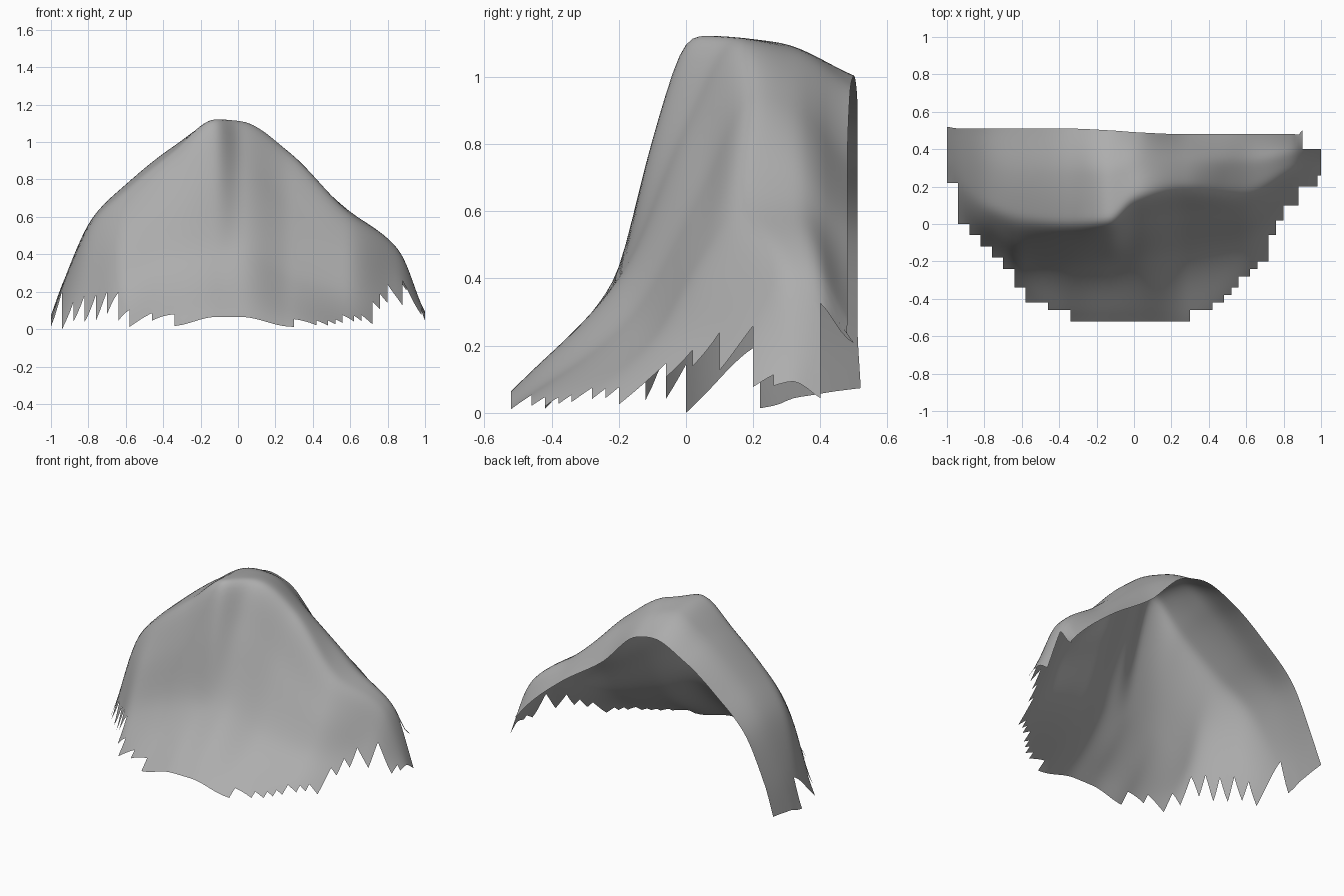
import bpy, bmesh

if "Cube" in bpy.data.objects:
    bpy.data.objects.remove(bpy.data.objects["Cube"])

# Lengthwise ribs: x, then (y, z) pairs: back edge, top, brow, slope, knee, hem
RIBS = [
    (-1.00, .52, .08, .44, .07, .38, .06, .32, .05, .27, .03, .22, .02),
    (-0.93, .51, .27, .36, .27, .22, .25, .13, .18, .06, .09, -.02, .01),
    (-0.78, .51, .57, .30, .60, .10, .58, -.01, .44, -.08, .24, -.16, .02),
    (-0.60, .51, .74, .27, .78, .04, .75, -.11, .54, -.22, .27, -.40, .02),
    (-0.35, .51, .92, .27, .98, .01, .95, -.12, .69, -.22, .37, -.52, .02),
    (-0.12, .50, 1.01, .27, 1.11, .02, 1.13, -.10, .82, -.20, .42, -.52, .07),
    (0.02, .49, .98, .33, 1.08, .15, 1.12, .00, .86, -.19, .42, -.52, .07),
    (0.28, .48, .74, .33, .91, .20, .95, .05, .67, -.17, .28, -.52, .02),
    (0.58, .48, .53, .33, .65, .18, .64, .04, .46, -.10, .22, -.35, .02),
    (0.86, .48, .27, .38, .43, .30, .43, .22, .33, .15, .23, .07, .12),
    (1.00, .44, .04, .40, .05, .36, .08, .32, .10, .27, .09, .20, .06),
]

# Stepped hem: from this x onward the cloth ends at this y
STEPS = [(-1, .22), (-.94, 0), (-.88, -.06), (-.82, -.12), (-.76, -.18),
         (-.70, -.24), (-.64, -.34), (-.58, -.42), (-.46, -.46), (-.34, -.52),
         (.30, -.46), (.42, -.42), (.48, -.38), (.52, -.34), (.56, -.28),
         (.62, -.24), (.66, -.20), (.72, -.06), (.76, .02), (.80, .10),
         (.88, .20), (.98, .26)]
G = .02


def curve(xs, vs, x):
    """Smooth curve through (xs, vs), limited so it does not overshoot."""
    n = len(xs)
    k = 0
    while k < n - 2 and x > xs[k + 1]:
        k += 1
    d = [(vs[i + 1] - vs[i]) / (xs[i + 1] - xs[i]) for i in range(n - 1)]

    def slope(i):
        if i == 0:
            return d[0]
        if i == n - 1:
            return d[-1]
        a, b = d[i - 1], d[i]
        return 2 * a * b / (a + b) if a * b > 0 else 0
    h = xs[k + 1] - xs[k]
    t = (x - xs[k]) / h
    return ((2*t**3 - 3*t*t + 1) * vs[k] + (t**3 - 2*t*t + t) * h * slope(k)
            + (3*t*t - 2*t**3) * vs[k + 1] + (t**3 - t*t) * h * slope(k + 1))


RIB_X = [r[0] for r in RIBS]


def profile(x):
    """Rib at any x, as (y, z) lists running from hem to back."""
    p = [curve(RIB_X, [r[j] for r in RIBS], x) for j in range(1, 13)]
    return p[0::2][::-1], p[1::2][::-1]


def height(ys, zs, y):
    if y < ys[0]:
        return max(-.15, zs[0] + (y - ys[0]) * .8)
    return curve(ys, zs, min(y, ys[-1]))


def hem(x):
    return [s[1] for s in STEPS if s[0] <= x][-1]


# Draped sheet: full grid first, smoothed, then trimmed to the stepped hem
bm = bmesh.new()
rows = range(-30, 26)
grid = {}
for i in range(-50, 51):
    x = i * G
    ys, zs = profile(x)
    for j in rows:
        y = j * G
        if y > .4 and x < .89:      # gently waving back edge
            y = .4 + (y - .4) * (ys[-1] - .4) / .1
        grid[i, j] = bm.verts.new((x, y, height(ys, zs, y)))
trim = []
for i in range(-50, 50):
    xc = (i + .5) * G
    top = .40 if xc > .90 else .50
    for j in rows[:-1]:
        f = bm.faces.new([grid[i, j], grid[i + 1, j],
                          grid[i + 1, j + 1], grid[i, j + 1]])
        f.smooth = True
        if not hem(xc) < (j + .5) * G < top:
            trim.append(f)
inner = [v for v in bm.verts if not v.is_boundary]
for _ in range(4):
    bmesh.ops.smooth_vert(bm, verts=inner, factor=.5, use_axis_z=True)
bmesh.ops.delete(bm, geom=trim, context='FACES')
low = min(v.co.z for v in bm.verts)
for v in bm.verts:
    v.co.z = max(v.co.z, 0) if low < 0 else v.co.z - low
mesh = bpy.data.meshes.new("draped_sheet")
bm.to_mesh(mesh)
bm.free()

# Mid grey cloth
grey = bpy.data.materials.new("mid_grey")
grey.diffuse_color = (.42, .42, .42, 1)
grey.use_nodes = True
grey.node_tree.nodes["Principled BSDF"].inputs["Base Color"].default_value = grey.diffuse_color
mesh.materials.append(grey)
bpy.context.collection.objects.link(bpy.data.objects.new("draped_sheet", mesh))
